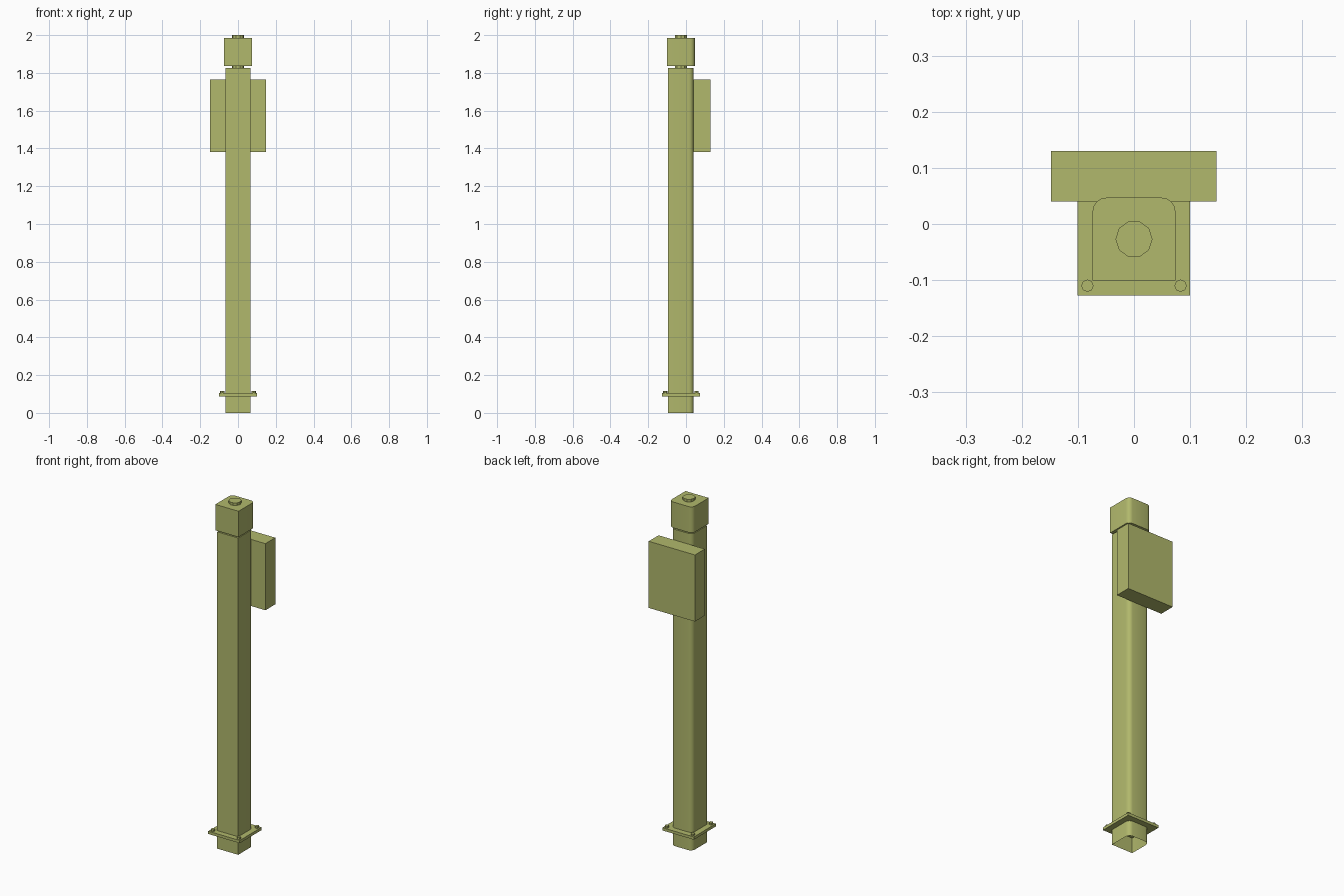
import bpy, bmesh, math

if "Cube" in bpy.data.objects:
    bpy.data.objects.remove(bpy.data.objects["Cube"])

CY = -0.027  # y centre of the column

paint = bpy.data.materials.new("olive_paint")
paint.diffuse_color = (0.44, 0.48, 0.15, 1)
paint.use_nodes = True
paint.node_tree.nodes["Principled BSDF"].inputs["Base Color"].default_value = paint.diffuse_color


def make_object(name, bm, smooth=False):
    bmesh.ops.recalc_face_normals(bm, faces=bm.faces)
    mesh = bpy.data.meshes.new(name)
    bm.to_mesh(mesh)
    bm.free()
    mesh.materials.append(paint)
    ob = bpy.data.objects.new(name, mesh)
    bpy.context.collection.objects.link(ob)
    if smooth:
        bpy.ops.object.select_all(action='DESELECT')
        ob.select_set(True)
        bpy.context.view_layer.objects.active = ob
        bpy.ops.object.shade_smooth_by_angle(angle=math.radians(40))
    return ob


def prism(name, points, z0, z1, open_bottom=False, smooth=False):
    bm = bmesh.new()
    low = [bm.verts.new((x, y, z0)) for x, y in points]
    high = [bm.verts.new((x, y, z1)) for x, y in points]
    n = len(points)
    for i in range(n):
        j = (i + 1) % n
        bm.faces.new((low[i], low[j], high[j], high[i]))
    bm.faces.new(high)
    if not open_bottom:
        bm.faces.new(low[::-1])
    return make_object(name, bm, smooth)


def rect(x0, x1, y0, y1):
    return [(x0, y0), (x1, y0), (x1, y1), (x0, y1)]


def ngon(x, y, r, n):
    return [(x + r * math.cos(2 * math.pi * i / n),
             y + r * math.sin(2 * math.pi * i / n)) for i in range(n)]


def round_back(h, r, steps=4):
    # square with sharp front corners and rounded back corners
    pts = [(-h, CY - h), (h, CY - h)]
    for side, start in ((1, 0), (-1, 90)):
        for i in range(steps + 1):
            a = math.radians(start + 90 * i / steps)
            pts.append((side * (h - r) + r * math.cos(a),
                        CY + h - r + r * math.sin(a)))
    return pts


# column, open underneath
prism("column", round_back(0.067, 0.025), 0, 1.826, True, True)

# head on a round spindle
prism("head", round_back(0.074, 0.025), 1.836, 1.985, False, True)
prism("spindle", ngon(0, CY, 0.033, 10), 1.81, 2.0)

# box on the back
prism("back_box", rect(-0.148, 0.147, 0.04, 0.13), 1.38, 1.764)

# base flange with four bolts
prism("base_flange", rect(-0.101, 0.1, CY - 0.1, CY + 0.1), 0.088, 0.104)
for sx in (-1, 1):
    for sy in (-1, 1):
        prism("flange_bolt", ngon(sx * 0.083, CY + sy * 0.083, 0.011, 8), 0.1, 0.115)
